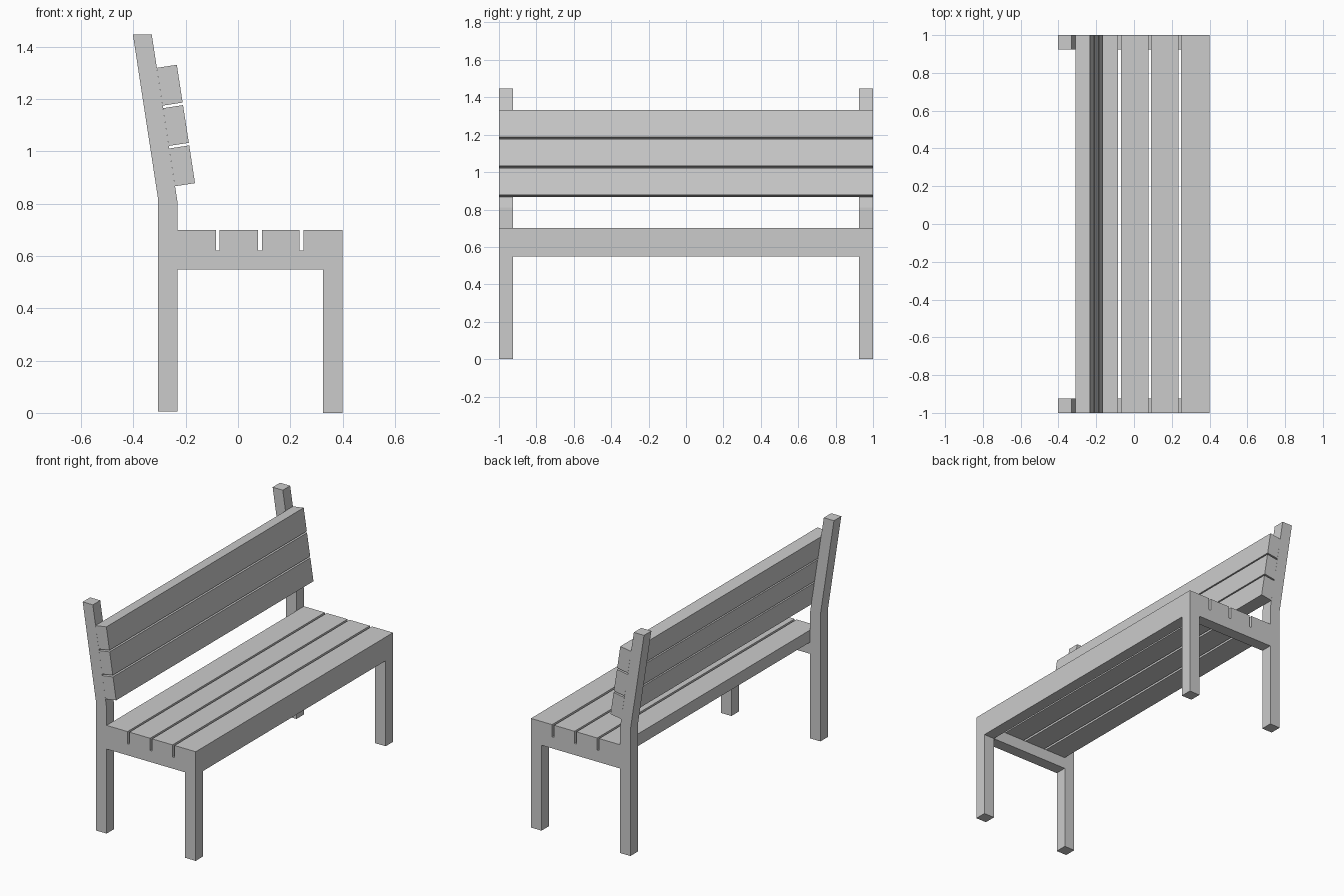
import bpy, bmesh
from mathutils import Vector

if "Cube" in bpy.data.objects:
    bpy.data.objects.remove(bpy.data.objects["Cube"])


def extrude_profile(name, pts, y0, y1):
    """Prism from an x/z outline, extruded along y."""
    bm = bmesh.new()
    face = bm.faces.new([bm.verts.new((x, y0, z)) for x, z in pts])
    res = bmesh.ops.extrude_face_region(bm, geom=[face])
    verts = [v for v in res["geom"] if isinstance(v, bmesh.types.BMVert)]
    bmesh.ops.translate(bm, verts=verts, vec=(0, y1 - y0, 0))
    bmesh.ops.recalc_face_normals(bm, faces=bm.faces[:])
    me = bpy.data.meshes.new(name)
    bm.to_mesh(me)
    bm.free()
    ob = bpy.data.objects.new(name, me)
    bpy.context.collection.objects.link(ob)
    return ob


def rect(x0, x1, z0, z1):
    return [(x0, z0), (x1, z0), (x1, z1), (x0, z1)]


LEG = 0.075          # timber thickness of the frame
RAIL_Z0, RAIL_Z1 = 0.548, 0.622

# End frames: bent rear post, front leg and side rail at each end
post = [(-0.306, 0.006), (-0.232, 0.006), (-0.232, 0.81),
        (-0.33, 1.447), (-0.402, 1.447), (-0.306, 0.82)]
for side, y0 in (("left", -1.0), ("right", 1.0 - LEG)):
    extrude_profile("rear_post_" + side, post, y0, y0 + LEG)
    extrude_profile("front_leg_" + side, rect(0.325, 0.4, 0, RAIL_Z1), y0, y0 + LEG)
    extrude_profile("side_rail_" + side, rect(-0.232, 0.325, RAIL_Z0, RAIL_Z1), y0, y0 + LEG)

# Front rail between the front legs
extrude_profile("front_rail", rect(0.325, 0.4, RAIL_Z0, RAIL_Z1), -1 + LEG, 1 - LEG)

# Seat slats
for i, (x0, x1) in enumerate([(-0.232, -0.084), (-0.07, 0.077), (0.091, 0.235), (0.25, 0.4)]):
    extrude_profile(f"seat_slat_{i + 1}", rect(x0, x1, RAIL_Z1, 0.7), -1, 1)

# Backrest slats, lying against the sloping post face
up = Vector((-0.098, 0.637)).normalized()
out = Vector((up.y, -up.x))
base = Vector((-0.2405, 0.867))
for i in range(3):
    a = base + up * (0.156 * i)
    b = a + up * 0.146
    extrude_profile(f"back_slat_{i + 1}", [a, a + out * 0.077, b + out * 0.077, b], -1, 1)
